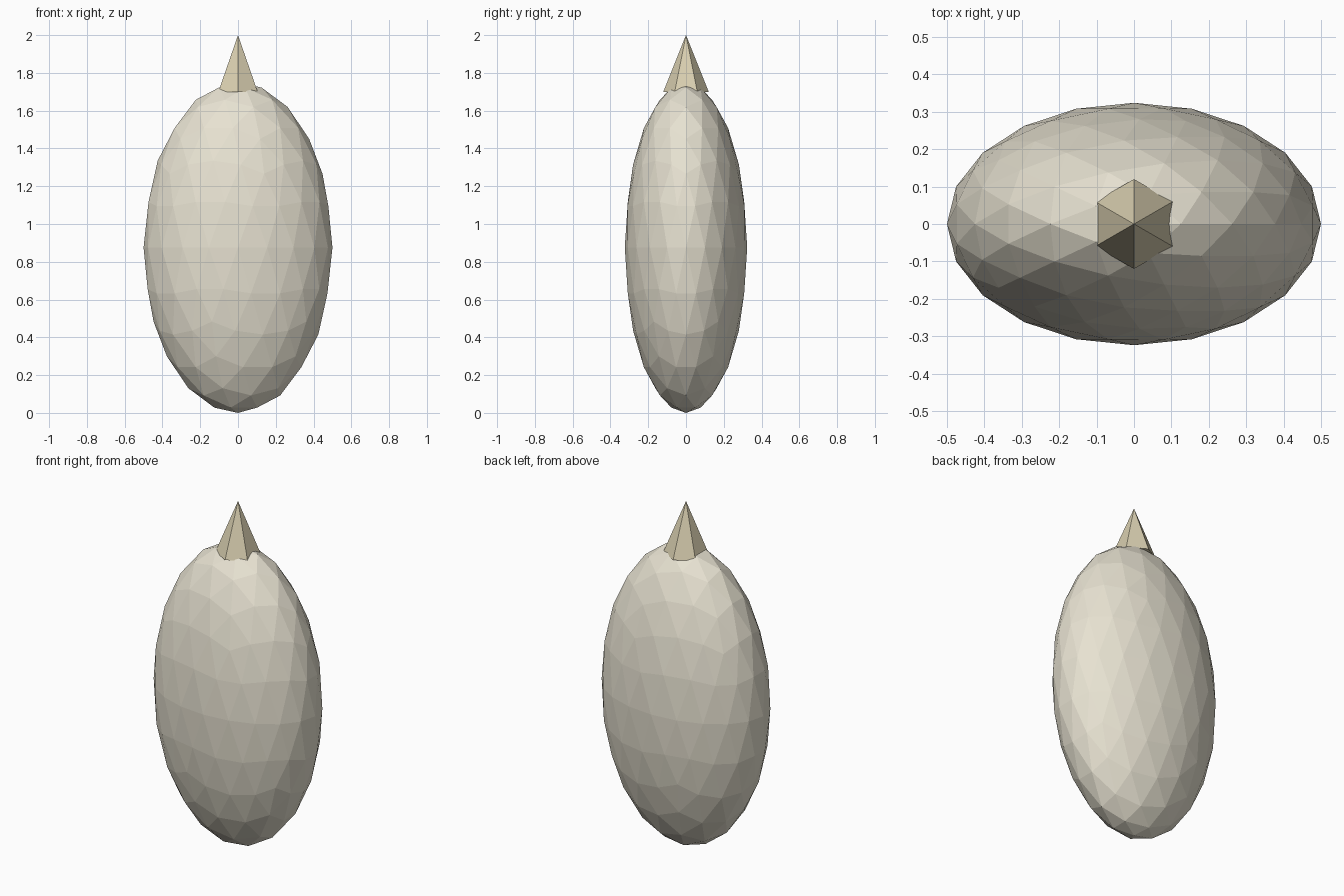
import bpy, math

if "Cube" in bpy.data.objects:
    bpy.data.objects.remove(bpy.data.objects["Cube"])


def paint(obj, name, rgb):
    mat = bpy.data.materials.new(name)
    mat.diffuse_color = (*rgb, 1)
    mat.use_nodes = True
    mat.node_tree.nodes["Principled BSDF"].inputs["Base Color"].default_value = mat.diffuse_color
    obj.data.materials.append(mat)


# Faceted, flattened egg-shaped body
bpy.ops.mesh.primitive_ico_sphere_add(subdivisions=3, radius=1, location=(0, 0, 0.875))
body = bpy.context.object
body.name = "body"
body.scale = (0.5, 0.324, 0.875)
paint(body, "cream", (0.80, 0.76, 0.64))

# Six-sided pointed tip, sunk slightly into the top of the body
bpy.ops.mesh.primitive_cone_add(vertices=6, radius1=0.12, radius2=0, depth=0.3,
                                location=(0, 0, 1.85))
tip = bpy.context.object
tip.name = "tip"
paint(tip, "straw", (0.70, 0.63, 0.44))
